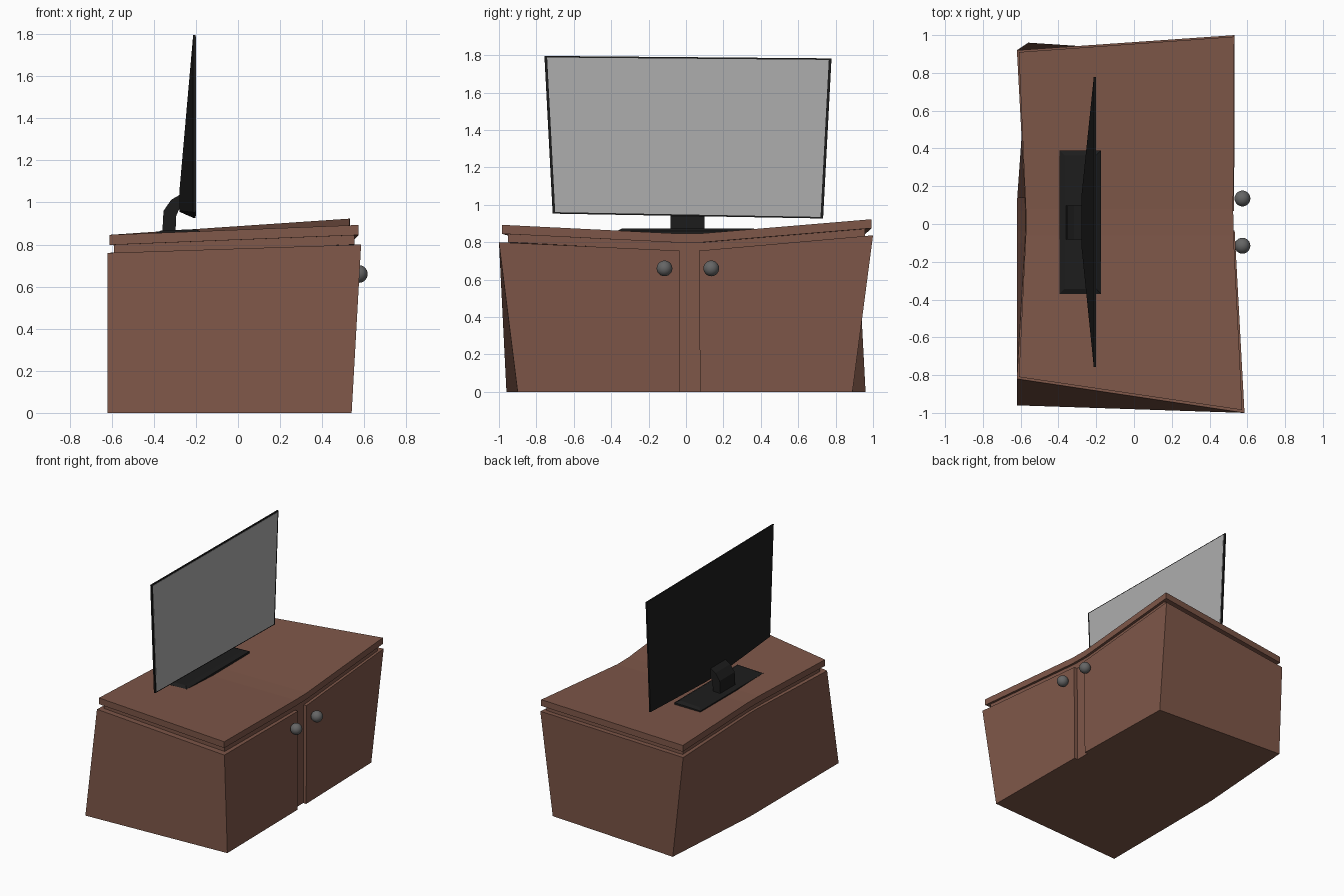
import bpy, bmesh
from mathutils import Vector

if "Cube" in bpy.data.objects:
    bpy.data.objects.remove(bpy.data.objects["Cube"])


def material(name, rgb):
    m = bpy.data.materials.new(name)
    m.diffuse_color = (*rgb, 1)
    m.use_nodes = True
    m.node_tree.nodes["Principled BSDF"].inputs["Base Color"].default_value = m.diffuse_color
    return m


WOOD = material("wood", (0.21, 0.095, 0.066))
BLACK = material("black_plastic", (0.012, 0.012, 0.012))
SCREEN = material("screen_grey", (0.42, 0.42, 0.42))
METAL = material("knob_metal", (0.13, 0.13, 0.13))


def finish(name, bm, mat):
    bmesh.ops.recalc_face_normals(bm, faces=bm.faces)
    me = bpy.data.meshes.new(name)
    bm.to_mesh(me)
    bm.free()
    me.materials.append(mat)
    ob = bpy.data.objects.new(name, me)
    bpy.context.collection.objects.link(ob)
    return ob


def loft(name, rings, mat, strip_caps=False):
    """Skin between closed rings; caps are n-gons, or strips across the ring halves."""
    bm = bmesh.new()
    vr = [[bm.verts.new(p) for p in r] for r in rings]
    n = len(vr[0])
    for a, b in zip(vr, vr[1:]):
        for i in range(n):
            j = (i + 1) % n
            bm.faces.new((a[i], a[j], b[j], b[i]))
    for r in (vr[0], vr[-1]):
        if strip_caps:
            for i in range(n // 2 - 1):
                bm.faces.new((r[i], r[i + 1], r[n - 2 - i], r[n - 1 - i]))
        else:
            bm.faces.new(r)
    return finish(name, bm, mat)


# Cabinet body: crooked box with a recessed strip between the two doors
bottom = [(.54, -.90, 0), (.53, -.035, 0), (.50, -.035, 0), (.50, .075, 0), (.525, .075, 0), (.505, .89, 0),
          (-.56, .96, 0), (-.618, .14, 0), (-.62, .07, 0), (-.62, -.035, 0), (-.62, -.1, 0), (-.62, -.96, 0)]
top = [(.585, -1, .80), (.533, -.035, .755), (.505, -.035, .755), (.505, .07, .755), (.53, .07, .755), (.533, 1, .837),
       (-.62, .92, .76), (-.578, .14, .755), (-.575, .07, .755), (-.575, -.035, .755), (-.578, -.1, .755), (-.62, -.82, .76)]
loft("cabinet_body", [bottom, top], WOOD, True)

# Sagging lid and the thinner neck below it
lid = [(.573, -.985, .893), (.527, -.06, .847), (.525, .08, .847), (.531, .992, .923),
       (-.61, .91, .846), (-.573, .08, .843), (-.573, -.06, .843), (-.61, -.81, .846)]


def lid_ring(dz, k=1.0):
    return [(x * k, y * k, z + dz) for x, y, z in lid]


loft("cabinet_lid", [lid_ring(-.048), lid_ring(0)], WOOD, True)
loft("lid_neck", [lid_ring(-.093, .965), lid_ring(-.045, .965)], WOOD, True)

# Door knobs
for name, y in (("left_knob", -.115), ("right_knob", .135)):
    bm = bmesh.new()
    bmesh.ops.create_uvsphere(bm, u_segments=24, v_segments=14, radius=.042)
    bmesh.ops.translate(bm, verts=bm.verts, vec=(.574, y, .66))
    for f in bm.faces:
        f.smooth = True
    finish(name, bm, METAL)

# Television casing: flat front, back bulging towards the low middle
corners = [(-.757, 1.796), (.778, 1.783), (.733, .927), (-.713, .953)]
bulge = [(-.13, 1.07), (.16, 1.07), (.15, .955), (-.12, .96)]
loft("television_casing", [[(-.202, y, z) for y, z in corners],
                           [(-.213, y, z) for y, z in corners],
                           [(-.277, y, z) for y, z in bulge]], BLACK)

# Screen panel, slightly inset from the casing edge
centre = Vector((.01, 1.365))
inner = [centre + (Vector(c) - centre) * .981 for c in corners]
loft("television_screen", [[(x, p.x, p.y) for p in inner] for x in (-.206, -.2)], SCREEN)


# Stand base with a chamfered rim
def base_ring(inset, z):
    x0, x1, y0, y1 = -.395 + inset, -.175 - inset, -.37 + inset, .39 - inset
    return [(x0, y0, z), (x1, y0, z + .007), (x1, y1, z + .007), (x0, y1, z)]


loft("stand_base", [base_ring(0, .835), base_ring(0, .853), base_ring(.027, .866)], BLACK)

# Bent stand neck holding the casing
profile = [(-.36, .85), (-.354, .96), (-.318, 1.012), (-.262, 1.045),
           (-.25, .975), (-.28, .967), (-.294, .935), (-.297, .85)]
loft("stand_neck", [[(x, y, z) for x, z in profile] for y in (-.083, .098)], BLACK)
